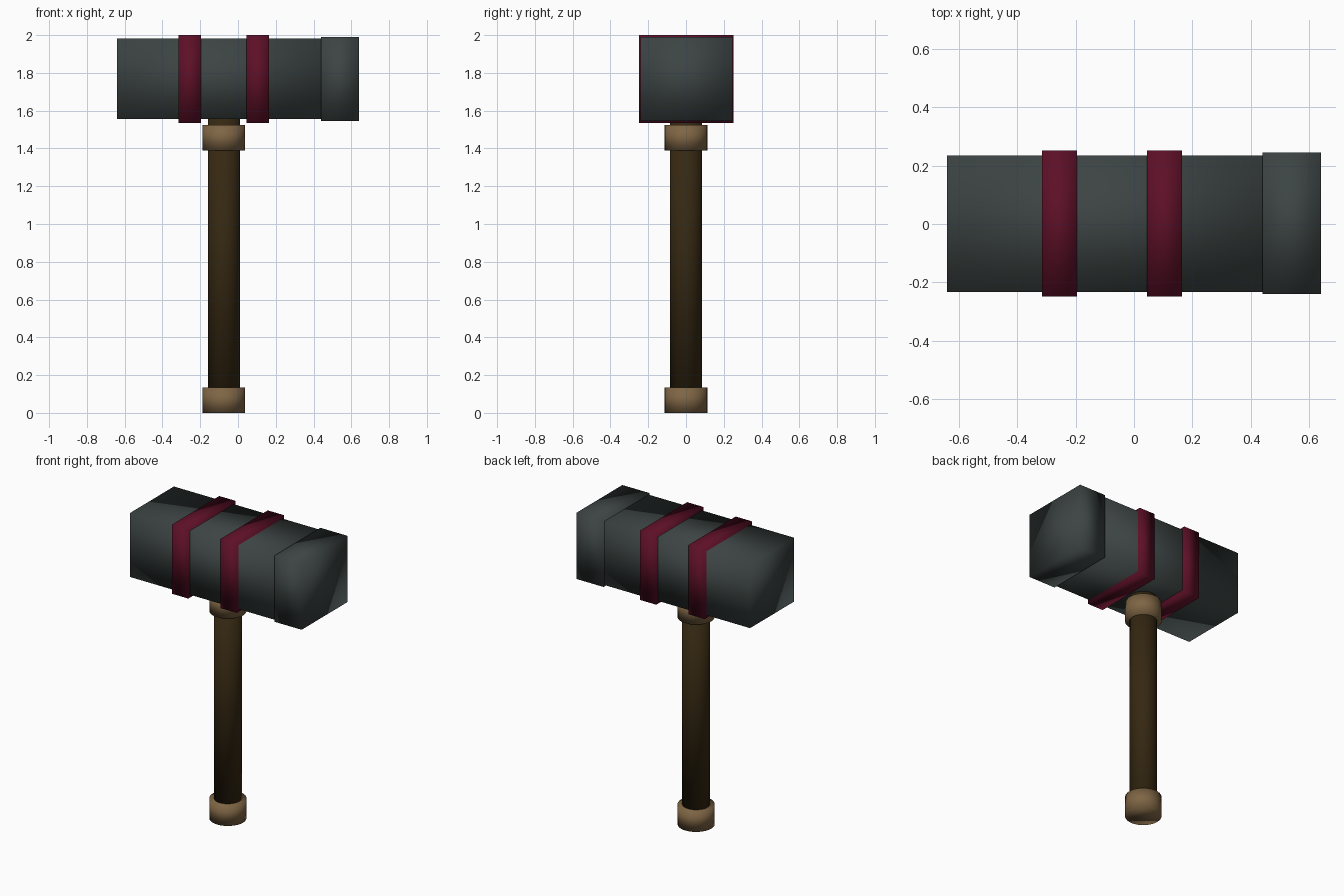
import bpy

cube = bpy.data.objects.get("Cube")
if cube:
    bpy.data.objects.remove(cube, do_unlink=True)


def material(name, rgb):
    mat = bpy.data.materials.new(name)
    mat.use_nodes = True
    mat.diffuse_color = (*rgb, 1)
    mat.node_tree.nodes["Principled BSDF"].inputs["Base Color"].default_value = (*rgb, 1)
    return mat


stone = material("dark_grey_stone", (0.045, 0.058, 0.056))
red = material("crimson_band", (0.11, 0.005, 0.021))
wood = material("dark_wood", (0.036, 0.021, 0.006))
leather = material("tan_leather", (0.21, 0.13, 0.058))


def finish(name, mat):
    obj = bpy.context.object
    obj.name = obj.data.name = name
    obj.data.materials.append(mat)
    bpy.ops.object.transform_apply(location=False, rotation=False, scale=True)
    bpy.ops.object.shade_smooth()


def box(name, mat, x, y, z):
    """Soft-shaded block spanning the given (low, high) ranges."""
    spans = (x, y, z)
    bpy.ops.mesh.primitive_cube_add(size=1, location=[(a + b) / 2 for a, b in spans])
    bpy.context.object.scale = [b - a for a, b in spans]
    finish(name, mat)


def rod(name, mat, radius, low, high):
    """Upright round part on the handle axis."""
    bpy.ops.mesh.primitive_cylinder_add(vertices=32, radius=radius, depth=high - low,
                                        location=(HANDLE_X, 0, (low + high) / 2))
    finish(name, mat)


HANDLE_X = -0.075

# Hammer head and its striking cap
box("hammer_head", stone, (-0.64, 0.46), (-0.232, 0.235), (1.555, 1.983))
box("striking_cap", stone, (0.44, 0.64), (-0.24, 0.245), (1.546, 1.991))

# Bands wrapped around the head
for name, x in (("right_band", -0.315), ("left_band", 0.045)):
    box(name, red, (x, x + 0.12), (-0.248, 0.251), (1.535, 2.0))

# Handle with its two grip rings
rod("handle", wood, 0.085, 0.02, 1.65)
rod("pommel_ring", leather, 0.113, 0, 0.135)
rod("collar_ring", leather, 0.113, 1.39, 1.523)
